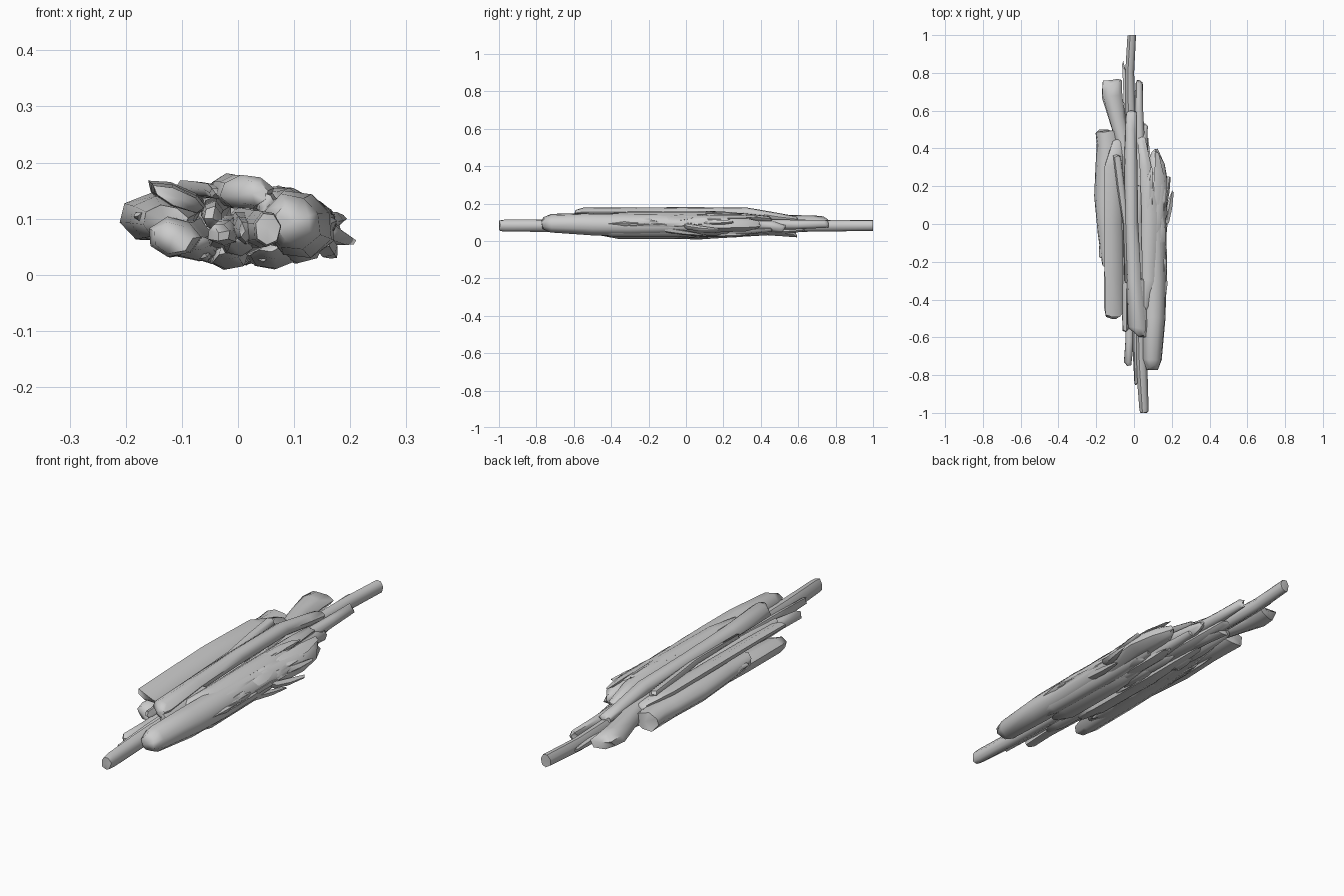
import bpy, bmesh, math, random

random.seed(11)


def stick(name, stations, sides=7, rough=0.12, jag=0.014, tilt=0.0, dome=0.012):
    """Rough branch running along y; stations are (x, y, z, half width, half height)."""
    bm = bmesh.new()
    phase = random.uniform(0, math.tau)
    shape = [1 + random.uniform(-rough, rough) for _ in range(sides)]
    ct, st = math.cos(tilt), math.sin(tilt)
    rings = []
    for i, (x, y, z, rx, rz) in enumerate(stations):
        end = i in (0, len(stations) - 1)
        ring = []
        for k in range(sides):
            a = phase + math.tau * k / sides
            f = shape[k] * (1 + random.uniform(-rough, rough) * 0.5)
            u, w = rx * f * math.cos(a), rz * f * math.sin(a)
            dy = random.uniform(-jag, jag) * (1 if end else 0.5)
            py = max(-1, min(1, y + dy))
            ring.append(bm.verts.new((x + u * ct - w * st, py, max(0.0, z + u * st + w * ct))))
        rings.append(ring)
    for r0, r1 in zip(rings, rings[1:]):
        for k in range(sides):
            n = (k + 1) % sides
            bm.faces.new((r0[k], r0[n], r1[n], r1[k]))
    # Broken, slightly domed ends
    for ring, s in ((rings[0], stations[0]), (rings[-1], stations[-1])):
        out = dome if ring is rings[-1] else -dome
        if stations[-1][1] < stations[0][1]:
            out = -out
        tip = bm.verts.new((s[0], max(-1, min(1, s[1] + out)), s[2]))
        for k in range(sides):
            bm.faces.new((ring[k], ring[(k + 1) % sides], tip))
    bmesh.ops.recalc_face_normals(bm, faces=bm.faces)
    me = bpy.data.meshes.new(name)
    bm.to_mesh(me)
    bm.free()
    ob = bpy.data.objects.new(name, me)
    bpy.context.collection.objects.link(ob)
    bpy.context.view_layer.objects.active = ob
    ob.select_set(True)
    bpy.ops.object.shade_smooth_by_angle(angle=math.radians(58))
    ob.select_set(False)
    return ob


# Long pole through the whole bundle
stick("long_pole", [(0.053, -1.0, 0.082, 0.022, 0.030), (0.052, -0.97, 0.082, 0.025, 0.034),
                    (0.04, -0.75, 0.082, 0.03, 0.034), (0.02, 0.0, 0.085, 0.035, 0.035),
                    (-0.02, 0.6, 0.083, 0.028, 0.034), (-0.024, 0.8, 0.082, 0.024, 0.032),
                    (-0.012, 1.0, 0.083, 0.023, 0.03)], jag=0.008, rough=0.08)

# Thick log on the right
stick("right_log", [(0.097, -0.76, 0.093, 0.032, 0.034), (0.097, -0.72, 0.093, 0.052, 0.051),
                    (0.106, -0.5, 0.09, 0.062, 0.06), (0.108, -0.3, 0.088, 0.064, 0.060),
                    (0.108, 0.0, 0.09, 0.062, 0.055), (0.122, 0.2, 0.09, 0.064, 0.046),
                    (0.115, 0.32, 0.088, 0.050, 0.038), (0.11, 0.385, 0.087, 0.016, 0.022)],
      sides=8, rough=0.07)

# Wide log on the left
stick("left_log", [(-0.13, -0.22, 0.095, 0.04, 0.03), (-0.135, -0.05, 0.10, 0.06, 0.04),
                   (-0.14, 0.15, 0.102, 0.072, 0.044), (-0.14, 0.33, 0.10, 0.064, 0.043),
                   (-0.14, 0.42, 0.10, 0.06, 0.042), (-0.147, 0.485, 0.10, 0.06, 0.038)],
      sides=8, rough=0.08, jag=0.02)
stick("left_front_log", [(-0.117, -0.49, 0.065, 0.036, 0.028), (-0.115, -0.44, 0.067, 0.047, 0.036),
                         (-0.11, -0.2, 0.066, 0.052, 0.037), (-0.105, 0.1, 0.070, 0.052, 0.038),
                         (-0.075, 0.4, 0.08, 0.035, 0.033)], sides=7, rough=0.08)
stick("left_slab", [(-0.105, -0.48, 0.135, 0.05, 0.015), (-0.105, -0.3, 0.137, 0.055, 0.018),
                    (-0.11, 0.0, 0.14, 0.055, 0.02), (-0.105, 0.3, 0.135, 0.055, 0.02),
                    (-0.08, 0.44, 0.118, 0.038, 0.02)], rough=0.1, tilt=-0.38)

# Log lying on top
stick("top_log", [(0.025, -0.585, 0.145, 0.028, 0.022), (0.015, -0.55, 0.147, 0.046, 0.031),
                  (0.0, -0.3, 0.149, 0.036, 0.03), (-0.013, 0.0, 0.149, 0.034, 0.031),
                  (-0.017, 0.33, 0.148, 0.034, 0.030), (-0.018, 0.5, 0.122, 0.029, 0.026),
                  (-0.015, 0.59, 0.112, 0.026, 0.022)], sides=8, rough=0.07)
stick("top_twig", [(-0.09, 0.355, 0.155, 0.022, 0.014), (-0.07, 0.2, 0.152, 0.022, 0.016),
                   (-0.045, 0.0, 0.15, 0.016, 0.013), (-0.04, -0.3, 0.145, 0.012, 0.01)])

# Stub angled out at the back left
stick("back_stub", [(-0.118, 0.75, 0.10, 0.052, 0.030), (-0.116, 0.68, 0.10, 0.055, 0.035),
                    (-0.09, 0.56, 0.10, 0.046, 0.036), (-0.06, 0.45, 0.10, 0.042, 0.038),
                    (-0.02, 0.2, 0.10, 0.04, 0.038)], sides=7, rough=0.08, jag=0.02)

# Broken sticks poking out of both ends
stick("back_stick_a", [(0.028, 0.75, 0.09, 0.02, 0.022), (0.028, 0.6, 0.086, 0.024, 0.027),
                       (0.035, 0.3, 0.088, 0.035, 0.034), (0.03, 0.0, 0.088, 0.03, 0.03)])
stick("back_stick_b", [(-0.057, 0.85, 0.085, 0.006, 0.008), (-0.045, 0.76, 0.08, 0.014, 0.016),
                       (-0.022, 0.55, 0.075, 0.03, 0.025), (-0.01, 0.2, 0.075, 0.03, 0.03)])
stick("back_stick_c", [(0.06, 0.52, 0.07, 0.014, 0.018), (0.045, 0.45, 0.08, 0.026, 0.03),
                       (0.05, 0.2, 0.09, 0.04, 0.035)])
stick("front_stick_a", [(-0.035, -0.74, 0.075, 0.02, 0.016), (-0.025, -0.62, 0.075, 0.024, 0.024),
                        (-0.02, -0.3, 0.075, 0.035, 0.035), (-0.01, 0.1, 0.08, 0.03, 0.03)])
stick("front_stick_b", [(0.013, -0.84, 0.078, 0.012, 0.018), (0.012, -0.65, 0.08, 0.02, 0.024),
                        (0.01, -0.3, 0.085, 0.03, 0.03)])
stick("front_stick_c", [(-0.045, -0.56, 0.10, 0.018, 0.02), (-0.045, -0.4, 0.105, 0.022, 0.024),
                        (-0.04, 0.1, 0.11, 0.03, 0.03)])
stick("front_knot", [(0.05, -0.59, 0.125, 0.015, 0.02), (0.05, -0.54, 0.128, 0.02, 0.022),
                     (0.04, -0.3, 0.13, 0.02, 0.022)])

# Sticks packed underneath: (x, start, end, width, height z)
under = [(0.06, -0.46, 0.16, 0.042, 0.029), (-0.015, -0.38, 0.40, 0.036, 0.028),
         (-0.07, -0.38, 0.30, 0.04, 0.045), (0.115, -0.50, 0.22, 0.038, 0.043),
         (0.0, -0.58, -0.05, 0.03, 0.053), (0.02, 0.1, 0.62, 0.034, 0.05),
         (-0.05, 0.15, 0.55, 0.03, 0.05), (0.07, 0.05, 0.45, 0.034, 0.050)]
for x, y0, y1, w, z in under:
    d = y1 - y0
    stick("under_stick", [(x, y0, z + 0.012, w * 0.6, 0.014), (x, y0 + 0.15 * d, z, w, 0.021),
                          (x - 0.005, y0 + 0.6 * d, z, w, 0.022),
                          (x - 0.012, y1, z + 0.012, w * 0.6, 0.015)], sides=6)
stick("low_splinter", [(-0.015, 0.58, 0.033, 0.022, 0.016), (-0.01, 0.5, 0.043, 0.026, 0.018),
                       (0.0, 0.3, 0.055, 0.03, 0.02)], sides=6)

# Upper right filler between the top log and the right log
stick("upper_right_stick", [(0.06, -0.45, 0.135, 0.02, 0.015), (0.075, -0.3, 0.138, 0.034, 0.018),
                            (0.08, 0.05, 0.138, 0.040, 0.02), (0.06, 0.3, 0.13, 0.03, 0.02),
                            (0.04, 0.45, 0.115, 0.02, 0.018)])

# Bark splinters scattered over the bundle's skin, denser on the right and below
for i in range(64):
    a = random.uniform(-2.9, 1.15)
    right = math.cos(a) > 0
    y = random.uniform(-0.30, 0.22) if right else random.uniform(-0.28, 0.30)
    x = 0.008 + (0.155 if right else 0.168) * math.cos(a)
    z = 0.09 + 0.062 * math.sin(a)
    ln, w = random.uniform(0.06, 0.16), random.uniform(0.014, 0.026)
    slope = math.atan2(0.062 * math.cos(a), -0.16 * math.sin(a))
    dx, lift = random.uniform(-0.01, 0.01), random.uniform(0.97, 1.05)
    stick("bark_splinter", [(x * 0.93 - dx, y - ln, z, w * 0.5, 0.006), (x, y - ln * 0.4, z, w, 0.011),
                            (x, y + ln * 0.4, z, w, 0.011), (x * lift + dx, y + ln, z, w * 0.4, 0.005)],
          sides=5, rough=0.2, jag=0.02, tilt=slope)

# Sharp chips at the sides: (base x, tip x, base y, tip y, tip z)
for bx, tx, by, ty, tz in [(0.165, 0.202, 0.0, 0.165, 0.06), (0.155, 0.185, 0.1, 0.24, 0.10),
                           (-0.15, -0.178, 0.05, -0.17, 0.105), (0.15, 0.17, -0.1, 0.08, 0.035)]:
    stick("side_chip", [(bx, by, (tz + 0.09) / 2, 0.02, 0.018),
                        ((bx + tx) / 2, (by + ty) / 2, tz * 0.8 + 0.017, 0.02, 0.015),
                        (tx, ty, tz, 0.009, 0.007)], sides=5)
